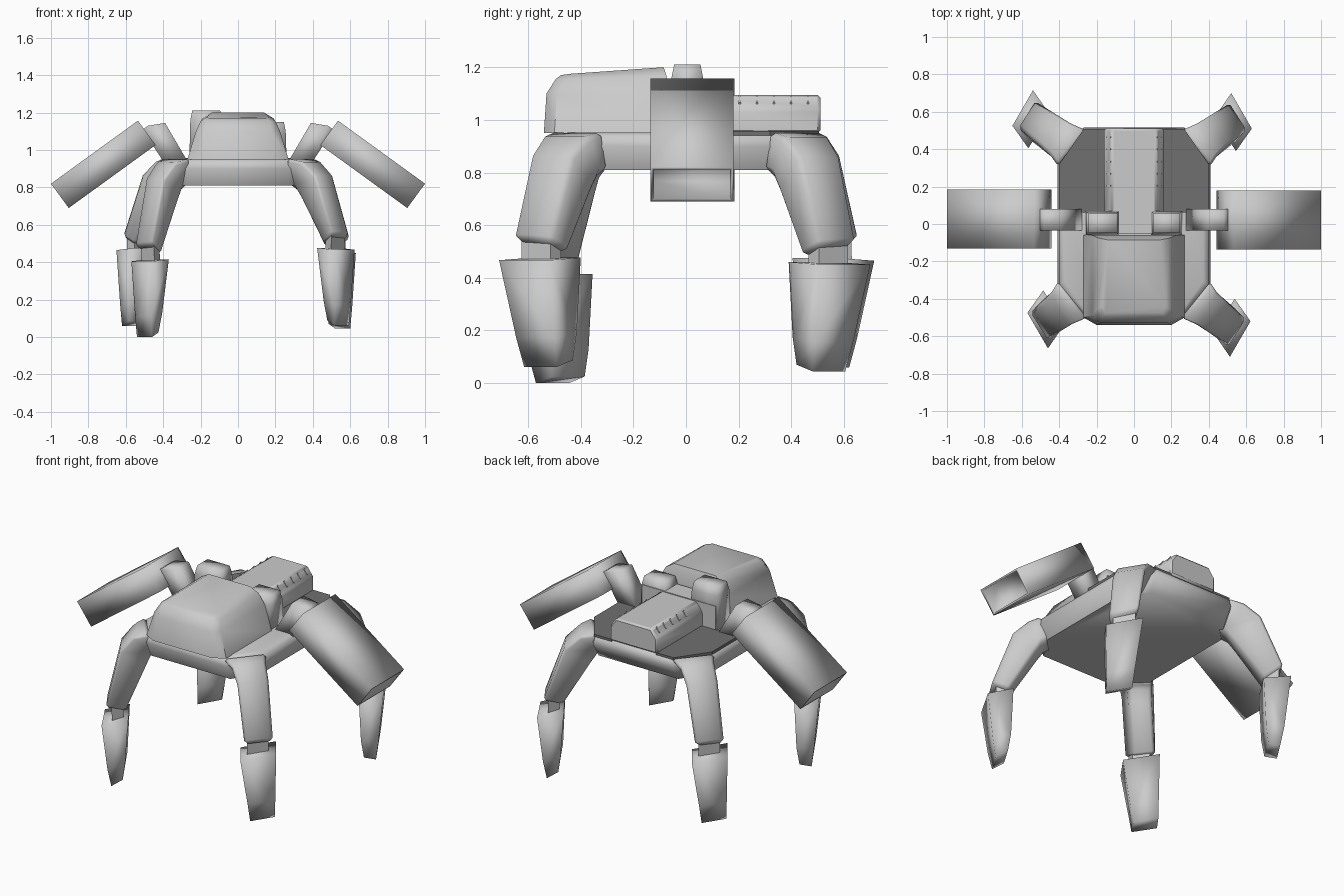
import bpy, bmesh
from mathutils import Vector

SOFT = 3.14  # shade smoothly across every edge


def loft(name, rings, bevel=0.0, segments=2, angle=0.6):
    """Skin a list of equal-length rings, capping both ends."""
    bm = bmesh.new()
    vs = [[bm.verts.new(p) for p in r] for r in rings]
    n = len(rings[0])
    for a, b in zip(vs, vs[1:]):
        for i in range(n):
            j = (i + 1) % n
            bm.faces.new((a[i], a[j], b[j], b[i]))
    bm.faces.new(vs[0])
    bm.faces.new(vs[-1])
    bmesh.ops.recalc_face_normals(bm, faces=bm.faces)
    me = bpy.data.meshes.new(name)
    bm.to_mesh(me)
    bm.free()
    ob = bpy.data.objects.new(name, me)
    bpy.context.collection.objects.link(ob)
    if bevel:
        m = ob.modifiers.new("bevel", 'BEVEL')
        m.width, m.segments, m.limit_method = bevel, segments, 'ANGLE'
    bpy.ops.object.select_all(action='DESELECT')
    ob.select_set(True)
    bpy.context.view_layer.objects.active = ob
    bpy.ops.object.shade_smooth_by_angle(angle=angle)
    return ob


def sym(half, z):
    """Close a right-hand outline (x, y) across x = 0; z may vary per point."""
    zs = z if isinstance(z, (list, tuple)) else [z] * len(half)
    right = [(x, y, h) for (x, y), h in zip(half, zs)]
    return right + [(-x, y, h) for x, y, h in reversed(right)]


def extrude_y(name, profile, y0, y1, bevel=0.0, angle=0.6):
    return loft(name, [[(x, y, z) for x, z in profile] for y in (y0, y1)], bevel, 1, angle)


# Chassis plate with chamfered corners and a rolled upper edge
loft("chassis", [
    sym([(0.27, -0.46), (0.37, -0.31), (0.37, 0.31), (0.27, 0.46)], 0.81),
    sym([(0.27, -0.50), (0.41, -0.33), (0.41, 0.33), (0.27, 0.515)], 0.90),
    sym([(0.26, -0.495), (0.40, -0.32), (0.40, 0.32), (0.26, 0.51)], 0.94),
    sym([(0.25, -0.47), (0.37, -0.31), (0.37, 0.31), (0.25, 0.49)], 0.953)], angle=1.15)

# Dark deck panels either side of the pack
dark = bpy.data.materials.new("dark_grey")
dark.diffuse_color = (0.16, 0.16, 0.16, 1)
for label, s in (("left", -1), ("right", 1)):
    outline = [(0.15, 0.06), (0.40, 0.06), (0.40, 0.32), (0.27, 0.505), (0.15, 0.505)]
    panel = loft(label + "_deck_panel", [[(s * x, y, z) for x, y in outline] for z in (0.94, 0.957)])
    panel.data.materials.append(dark)

# Front hood
loft("hood", [
    sym([(0.27, -0.06), (0.27, -0.50), (0.20, -0.54)], 0.95),
    sym([(0.225, -0.06), (0.225, -0.49), (0.18, -0.53)], 1.10),
    sym([(0.19, -0.075), (0.20, -0.455), (0.17, -0.495)], [1.17, 1.155, 1.155]),
    sym([(0.14, -0.085), (0.17, -0.44), (0.15, -0.475)], [1.2, 1.175, 1.17])], angle=0.85)

# Rear pack with fine slats along its shoulders
extrude_y("rear_pack", [(-0.16, 0.95), (-0.16, 1.04), (-0.12, 1.095),
                        (0.12, 1.095), (0.16, 1.04), (0.16, 0.95)], 0.06, 0.51, 0.01, 0.8)
for side in (-1, 1):
    for i in range(5):
        y = 0.2 + i * 0.065
        extrude_y("pack_slat", [(side * x, z) for x, z in
                  ((0.12, 1.08), (0.125, 1.095), (0.147, 1.066), (0.14, 1.05))], y, y + 0.008)

# Twin masts on a low cross bar
extrude_y("cross_bar", [(-0.25, 0.95), (-0.25, 1.10), (0.25, 1.10), (0.25, 0.95)], -0.05, 0.07)
for name, x0, x1, top in (("left_mast", -0.26, -0.08, 1.21), ("right_mast", 0.09, 0.26, 1.15)):
    loft(name, [[(x0 + i, -0.06 + i, z), (x1 - i, -0.06 + i, z),
                 (x1 - i, 0.07 - i, z), (x0 + i, 0.07 - i, z)]
                for z, i in ((0.95, 0), (top - 0.05, 0.005), (top, 0.015))], angle=SOFT)

# Side brackets and hollow-ended pods
for label, s, dy in (("left", -1, 0.005), ("right", 1, 0.0)):
    extrude_y(label + "_bracket", [(s * x, z) for x, z in
              ((0.27, 0.94), (0.40, 0.94), (0.51, 1.11), (0.48, 1.13), (0.39, 1.145))],
              -0.035, 0.08, 0, SOFT)
    root = Vector((0.535, 0, 1.157))
    along, across = Vector((0.465, 0, -0.337)), Vector((-0.095, 0, -0.13))
    rings = []
    for t, inset in ((0, 0), (1, 0), (1, 0.07), (0.8, 0.07)):
        ring = []
        for u, y in ((inset, -0.135), (inset, 0.18), (1 - inset, 0.18), (1 - inset, -0.135)):
            p = root + along * t + across * u
            ring.append((s * p.x, y + (0.025 - y) * inset * 1.2 + dy, p.z))
        rings.append(ring)
    loft(label + "_pod", rings, angle=SOFT)

# Leg cross-sections for the back right corner: two outer then two inner points
THIGH = [
    [(0.25, 0.51, 0.955), (0.41, 0.31, 0.955), (0.37, 0.29, 0.81), (0.26, 0.40, 0.81)],
    [(0.34, 0.55, 0.935), (0.45, 0.37, 0.935), (0.40, 0.32, 0.80), (0.30, 0.41, 0.80)],
    [(0.415, 0.595, 0.86), (0.515, 0.43, 0.86), (0.43, 0.35, 0.73), (0.34, 0.44, 0.73)],
    [(0.515, 0.66, 0.54), (0.61, 0.51, 0.53), (0.545, 0.44, 0.485), (0.465, 0.54, 0.485)]]
KNEE = [
    [(0.51, 0.62, 0.55), (0.58, 0.51, 0.55), (0.54, 0.47, 0.55), (0.48, 0.55, 0.55)],
    [(0.51, 0.62, 0.43), (0.58, 0.51, 0.43), (0.54, 0.47, 0.43), (0.48, 0.55, 0.43)]]
FOOT = [
    [(0.525, 0.705, 0.455), (0.635, 0.515, 0.455), (0.55, 0.395, 0.465), (0.435, 0.575, 0.465)],
    [(0.53, 0.64, 0.16), (0.615, 0.495, 0.16), (0.555, 0.41, 0.18), (0.47, 0.555, 0.18)],
    [(0.525, 0.61, 0.05), (0.605, 0.485, 0.05), (0.565, 0.425, 0.075), (0.49, 0.55, 0.075)]]

# Four legs, each with its own small foot shift for the walking pose
for label, sx, sy, shift in (("back_right", 1, 1, (-0.005, -0.005, -0.005)),
                             ("back_left", -1, 1, (-0.015, 0.01, 0.01)),
                             ("front_right", 1, -1, (-0.012, -0.005, 0.012)),
                             ("front_left", -1, -1, (0.065, 0.04, -0.05))):
    def place(rings, weights):
        return [[(sx * x + shift[0] * w, sy * y + shift[1] * w, z + shift[2] * w)
                 for x, y, z in r] for r, w in zip(rings, weights)]
    loft(label + "_thigh", place(THIGH, (0, 0.1, 0.3, 0.85)), 0.03, 1, SOFT)
    loft(label + "_knee", place(KNEE, (0.9, 1)))
    loft(label + "_foot", place(FOOT, (1, 1, 1)), angle=SOFT)
